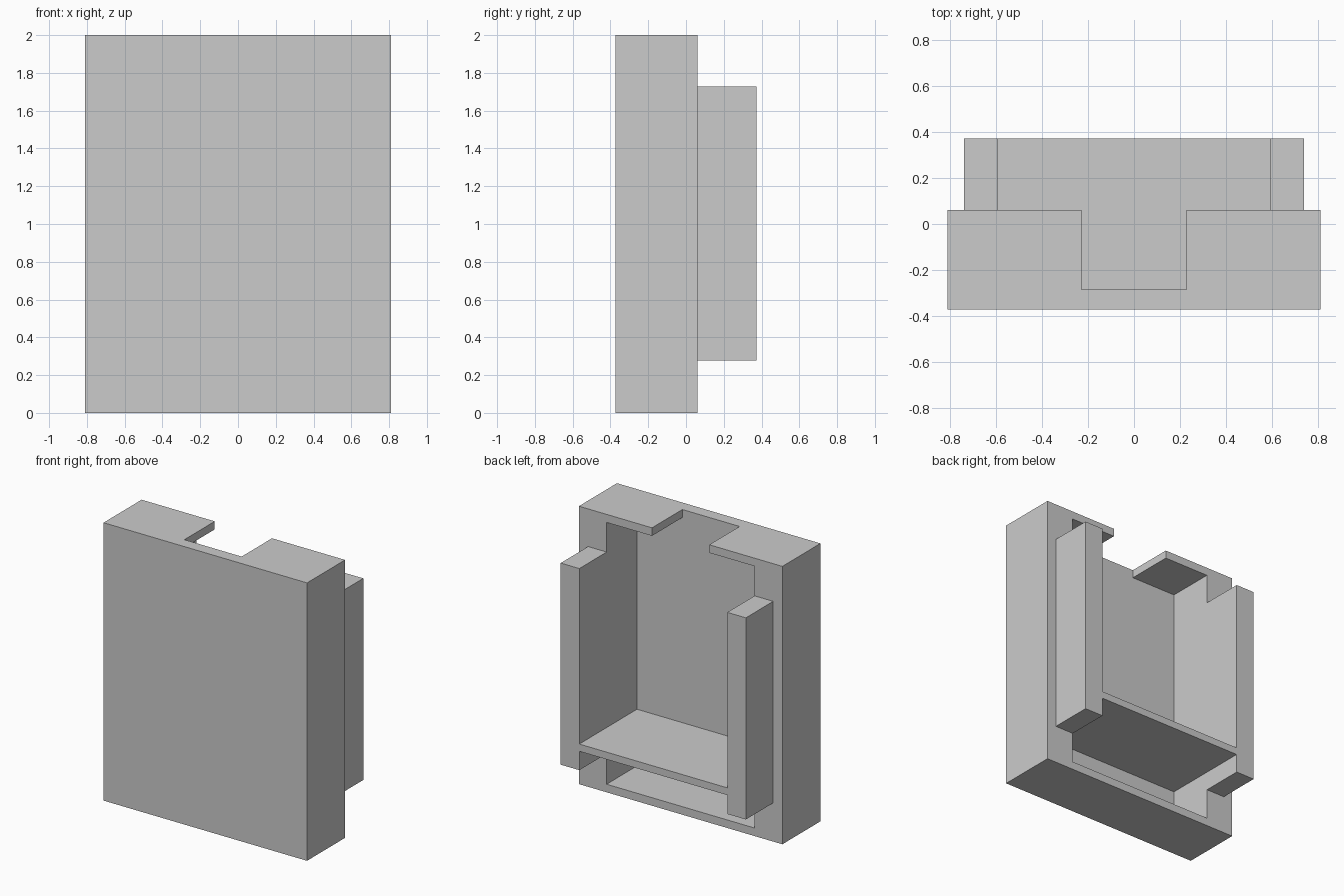
import bpy
import bmesh
from mathutils import Matrix, Vector

default = bpy.data.objects.get("Cube")
if default:
    bpy.data.objects.remove(default, do_unlink=True)

grey = bpy.data.materials.new("plain grey")
grey.use_nodes = True
COLOUR = (0.6, 0.6, 0.6, 1)
grey.diffuse_color = COLOUR
grey.node_tree.nodes["Principled BSDF"].inputs["Base Color"].default_value = COLOUR

# Shared dimensions
HALF_W, HEIGHT = 0.81, 2.0
FRONT, CASE_BACK, RAIL_BACK = -0.372, 0.061, 0.372
INNER_FRONT = -0.284
INNER_W, RAIL_W, NOTCH_W = 0.589, 0.737, 0.228
LIP = 0.058


def box(name, low, high):
    """Axis-aligned box between two corners."""
    low, high = Vector(low), Vector(high)
    bm = bmesh.new()
    bmesh.ops.create_cube(bm, size=1, matrix=Matrix.Translation((low + high) / 2)
                          @ Matrix.Diagonal((*(high - low), 1)))
    mesh = bpy.data.meshes.new(name)
    bm.to_mesh(mesh)
    bm.free()
    mesh.materials.append(grey)
    obj = bpy.data.objects.new(name, mesh)
    bpy.context.collection.objects.link(obj)
    return obj


def cut(target, cutter):
    """Subtract the cutter, apply the result and discard the cutter."""
    cutter.hide_render = True
    mod = target.modifiers.new(cutter.name, 'BOOLEAN')
    mod.operation = 'DIFFERENCE'
    mod.solver = 'EXACT'
    mod.object = cutter
    bpy.context.view_layer.objects.active = target
    bpy.ops.object.modifier_apply(modifier=mod.name)
    bpy.data.objects.remove(cutter, do_unlink=True)


# Case, hollowed from the back with a notch through its top wall
case = box("case", (-HALF_W, FRONT, 0), (HALF_W, CASE_BACK, HEIGHT))
cut(case, box("cavity_cutter", (-INNER_W, INNER_FRONT, LIP),
              (INNER_W, RAIL_BACK, HEIGHT - LIP)))
cut(case, box("notch_cutter", (-NOTCH_W, INNER_FRONT, HEIGHT - 2 * LIP),
              (NOTCH_W, RAIL_BACK, HEIGHT + LIP)))

# Upright rails behind the side walls
for side, x0, x1 in (("left", INNER_W, RAIL_W), ("right", -RAIL_W, -INNER_W)):
    box(side + "_rail", (x0, CASE_BACK, 0.278), (x1, RAIL_BACK, 1.729))

# Shelf between the walls and rails
box("shelf", (-INNER_W, INNER_FRONT, 0.414), (INNER_W, RAIL_BACK, 0.466))
